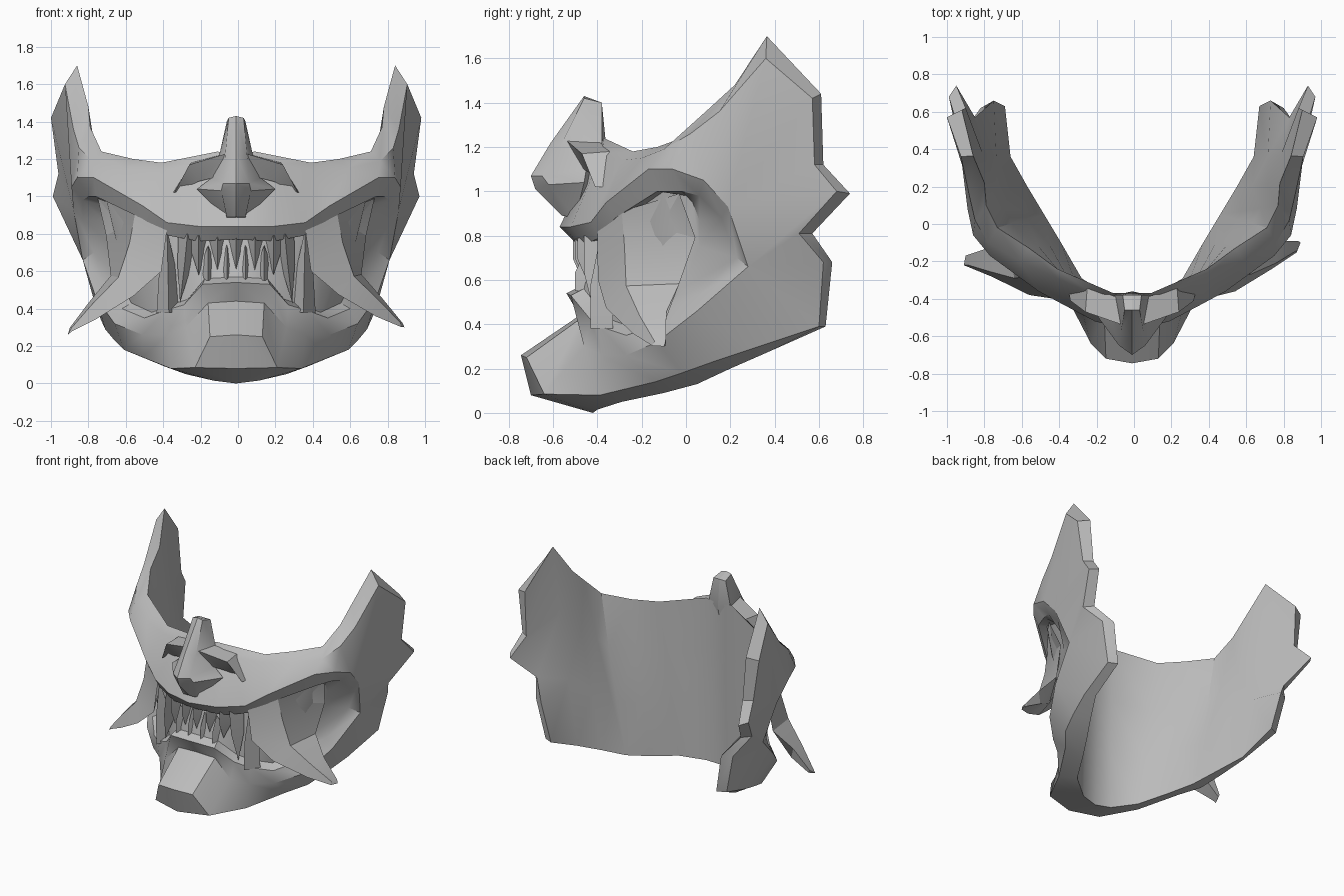
import bpy, bmesh, math
from mathutils import Vector

if "Cube" in bpy.data.objects:
    bpy.data.objects.remove(bpy.data.objects["Cube"])

grey = bpy.data.materials.new("plain_grey")
grey.diffuse_color = (0.5, 0.5, 0.5, 1)
grey.use_nodes = True
grey.node_tree.nodes["Principled BSDF"].inputs["Base Color"].default_value = grey.diffuse_color


def strip(bm, a, b):
    """Faces between two equally long chains; repeated points give triangles."""
    for i in range(len(a) - 1):
        pts = []
        for p in (a[i], a[i + 1], b[i + 1], b[i]):
            if tuple(p) not in pts:
                pts.append(tuple(p))
        if len(pts) > 2:
            bm.faces.new([bm.verts.new(p) for p in pts])


def finish(bm, name, mirror=True, angle=30):
    bmesh.ops.remove_doubles(bm, verts=bm.verts, dist=0.0005)
    bmesh.ops.recalc_face_normals(bm, faces=bm.faces)
    me = bpy.data.meshes.new(name)
    bm.to_mesh(me)
    bm.free()
    me.materials.append(grey)
    ob = bpy.data.objects.new(name, me)
    ob.location.x = -.01
    bpy.context.collection.objects.link(ob)
    if mirror:
        m = ob.modifiers.new("mirror", 'MIRROR')
        m.use_clip = True
        m.merge_threshold = 0.001
    bpy.ops.object.select_all(action='DESELECT')
    ob.select_set(True)
    bpy.context.view_layer.objects.active = ob
    bpy.ops.object.shade_smooth_by_angle(angle=math.radians(angle))
    return ob


def rails(name, *lines, angle=28, mirror=True):
    """Loft a closed section running along several rails."""
    bm = bmesh.new()
    for i in range(len(lines)):
        strip(bm, lines[i], lines[(i + 1) % len(lines)])
    for k in (0, -1):
        pts = list(dict.fromkeys(l[k] for l in lines))
        if len(pts) > 2:
            bm.faces.new([bm.verts.new(p) for p in pts])
    return finish(bm, name, mirror, angle)


# Mouth band, outer and inner edge, from top centre round to bottom centre
band_out = [(0, -.57, .84), (.2, -.52, .84), (.37, -.43, .86), (.5, -.36, .95),
            (.76, -.17, 1.10), (.85, -.06, 1.10), (.88, .08, 1.05), (.87, .19, .93),
            (.82, .28, .66), (.75, .05, .46), (.65, -.13, .32), (.5, -.27, .26),
            (.37, -.38, .26), (.27, -.46, .30), (.15, -.47, .43), (0, -.48, .44)]
band_in = [(0, -.50, .77), (.2, -.46, .76), (.36, -.39, .79), (.5, -.32, .88),
           (.75, -.13, 1.0), (.79, -.02, 1.0), (.82, .06, .98), (.82, .16, .88),
           (.76, .23, .70), (.70, .05, .53), (.61, -.12, .40), (.49, -.27, .35),
           (.38, -.39, .39), (.28, -.43, .42), (.18, -.52, .53), (0, -.54, .54)]

# Rim of the mask, outer and inner edge, from top centre round to chin centre
rim_out = [(0, -.40, 1.2), (.2, -.38, 1.17), (.4, -.29, 1.14), (.6, -.2, 1.15),
           (.77, -.1, 1.19), (.84, .02, 1.26), (.87, .15, 1.36), (.915, .36, 1.6),
           (.99, .57, 1.42), (.95, .58, 1.12), (.98, .68, 1.0), (.89, .51, .81),
           (.81, .62, .68), (.745, .60, .39), (.70, .30, .29), (.65, .12, .23),
           (.60, -.02, .18), (.5, -.14, .14), (.35, -.39, .08), (.22, -.64, .085),
           (0, -.70, .08)]
rim_in = [(0, -.37, 1.22), (.1, -.37, 1.24), (.4, -.24, 1.18), (.55, -.13, 1.2),
          (.72, -.02, 1.24), (.78, .1, 1.37), (.79, .22, 1.48), (.85, .365, 1.70),
          (.91, .61, 1.44), (.89, .62, 1.12), (.94, .74, .99), (.84, .57, .81),
          (.74, .66, .68), (.68, .63, .39), (.65, .36, .27), (.56, .2, .2),
          (.47, .05, .13), (.38, -.1, .09), (.27, -.29, .05), (.12, -.4, .015),
          (0, -.42, 0)]
chin_side, chin_mid = (.14, -.72, .25), (0, -.745, .26)

bm = bmesh.new()
# Cheeks, jaw and chin top, from the band to the rim
link = [0, 1, 2, 3, 4, 5, 6, 6, 7, 7, 7, 8, 8, 8, 9, 9, 10, 11, 12, 13, 14, 15]
strip(bm, rim_out[:20] + [chin_side, chin_mid], [band_out[i] for i in link])
# Chin front
strip(bm, rim_out[19:], [chin_side, chin_mid])
# Band, its inner return and the mouth backing
strip(bm, band_out, band_in)
sunk = []
for i, p in enumerate(band_in):
    d = Vector((-p[0], .3 - p[1], 0)).normalized() * .06
    sunk.append((p[0] + d.x, p[1] + d.y, p[2] + (.03 if i > 10 else 0)))
# Deep pocket behind the mouth corner
sunk[5:11] = [(.70, 0, .98), (.70, .03, .95), (.705, .06, .87),
              (.68, .06, .75), (.63, -.02, .56), (.56, -.11, .43)]
strip(bm, band_in, sunk)
strip(bm, sunk[:8], sunk[:7:-1])
# Rim thickness
strip(bm, rim_out, rim_in)
# Inner lining
cols = []
for top, bot in enumerate([20, 19, 18, 17, 16, 16, 15, 14]):
    a, b = Vector(rim_in[top]), Vector(rim_in[bot])
    col = []
    for k in range(4):
        p = a.lerp(b, k / 3)
        p.x += .015 * math.sin(math.pi * k / 3) * p.x
        col.append(tuple(p))
    col[0], col[3] = rim_in[top], rim_in[bot]
    cols.append(col)
for a, b in zip(cols, cols[1:]):
    strip(bm, a, b)
c = cols[-1]
strip(bm, [c[0], c[0], c[1], c[1], c[2], c[2], c[3]], rim_in[8:14] + [rim_in[13]])
finish(bm, "mask_shell", angle=33)

# Nose
rails("nose",
      [(0, -.46, 1.43), (0, -.61, 1.22), (0, -.70, 1.07), (0, -.68, 1.01), (0, -.56, .89)],
      [(.04, -.46, 1.42), (.06, -.57, 1.2), (.07, -.65, 1.07), (.08, -.62, 1.03), (.05, -.56, .89)],
      [(.05, -.38, 1.40), (.09, -.38, 1.22), (.13, -.45, 1.1), (.21, -.46, 1.04), (.05, -.50, .88)],
      [(0, -.38, 1.40), (0, -.36, 1.2), (0, -.38, 1.1), (0, -.40, 1.0), (0, -.46, .88)], angle=40)

# Nostril wings
rails("nostril_wing",
      [(.05, -.40, 1.23), (.24, -.34, 1.18), (.34, -.36, 1.02)],
      [(.05, -.54, 1.23), (.25, -.47, 1.17), (.33, -.41, 1.02)],
      [(.08, -.48, 1.11), (.2, -.43, 1.08), (.31, -.36, 1.03)])

# Broad tusks sweeping out of the mouth corners, the left one a little lower
tip = (.9, -.16, .28)
tusk = [
    [(.37, -.40, .82), (.40, -.40, .6), (.55, -.37, .47), (.75, -.26, .35), (.88, -.19, .29), tip],
    [(.54, -.29, .91), (.57, -.28, .75), (.63, -.28, .57), (.77, -.23, .43), (.88, -.18, .31), tip],
    [(.74, -.03, .99), (.695, .04, .79), (.67, -.04, .58), (.78, -.11, .45), (.89, -.13, .31), tip],
    [(.5, -.2, .85), (.5, -.2, .65), (.6, -.2, .47), (.75, -.13, .37), (.88, -.13, .29), tip]]
for side, name in ((1, "right_tusk"), (-1, "left_tusk")):
    rails(name, *[[(side * x, y + side * .06 * (i / 5) ** 2, z + side * .02 * (i / 5) ** 2)
                   for i, (x, y, z) in enumerate(line)] for line in tusk], mirror=False)


def spike(bm, x, y, z0, z1, w, lean=0, d=.05):
    """Tapered tooth from its root at z0 to its tip at z1."""
    root = [(x - w, y + d, z0), (x, y - d, z0), (x + w, y + d, z0)]
    mid = [(px * .75 + x * .25 + lean * .4, py, z0 + (z1 - z0) * .45) for px, py, _ in root]
    top = [(x + lean, y, z1)] * 3
    for a, b in ((root, mid), (mid, top)):
        strip(bm, a + a[:1], b + b[:1])
    bm.faces.new([bm.verts.new(p) for p in root])


# Front teeth, upper and lower rows
bm = bmesh.new()
for i in range(-2, 3):
    spike(bm, i * .1, -.46 + .01 * abs(i), .79, .58, .05)
finish(bm, "upper_teeth", mirror=False)
bm = bmesh.new()
for i in (-1.5, -.5, .5, 1.5):
    spike(bm, i * .1, -.45, .55, .74, .05)
finish(bm, "lower_teeth", mirror=False)

# Long fangs on each side
bm = bmesh.new()
spike(bm, .26, -.41, .80, .43, .05, .04)
spike(bm, .36, -.38, .38, .83, .065, .01)
finish(bm, "fang")
